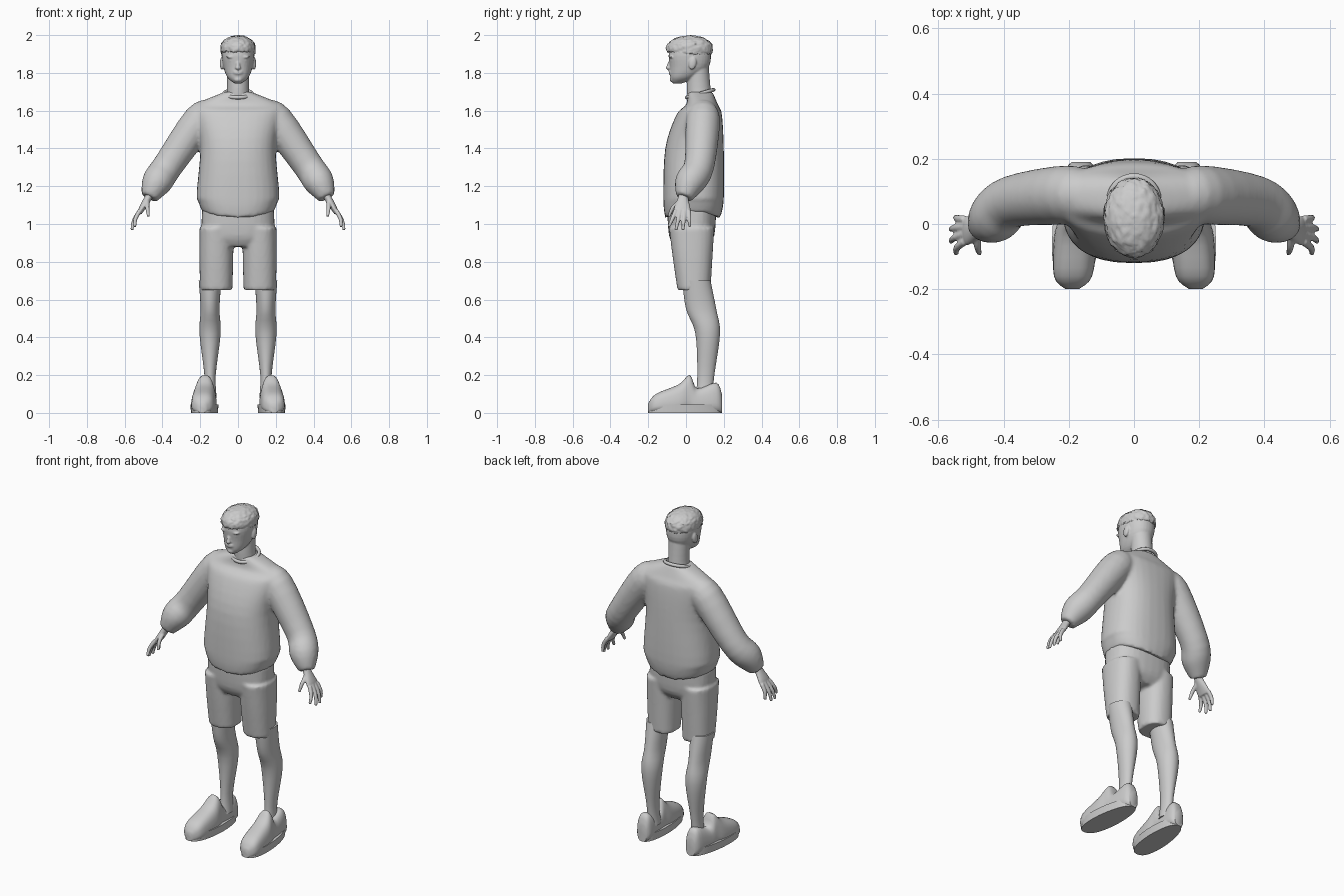
import bpy, bmesh, math
from mathutils import Vector, Matrix, noise

cube = bpy.data.objects.get("Cube")
if cube:
    bpy.data.objects.remove(cube)

COLOUR = (0.6, 0.6, 0.6, 1)
grey = bpy.data.materials.new("light grey")
grey.use_nodes = True
grey.diffuse_color = COLOUR
grey.node_tree.nodes["Principled BSDF"].inputs["Base Color"].default_value = COLOUR

RIGHT, BACK, UP = Vector((1, 0, 0)), Vector((0, 1, 0)), Vector((0, 0, 1))


def spline(keys, steps=4):
    """Run a smooth curve through rows of numbers."""
    dense, last = [], len(keys) - 1
    for i in range(last):
        before, start, end, after = (keys[min(max(i + k, 0), last)] for k in range(-1, 3))
        for step in range(steps):
            t = step / steps
            dense.append([b + t * ((c - a) + t * (2 * a - 5 * b + 4 * c - d
                                                  + t * (3 * b - a - 3 * c + d))) / 2
                          for a, b, c, d in zip(before, start, end, after)])
    return dense + [keys[-1]]


def signed_power(value, power):
    return math.copysign(abs(value) ** power, value)


def bridge(bm, first, second):
    count = len(first)
    for k in range(count):
        n = (k + 1) % count
        bm.faces.new((first[k], first[n], second[n], second[k]))


def loft(bm, keys, roundness=2.0, axes=None, sides=32):
    """Skin rings (x, y, z, half width, half depth) along a smooth path."""
    rows = spline(keys)
    centres = [Vector(row[:3]) for row in rows]
    rings = []
    for i, row in enumerate(rows):
        ahead = centres[min(i + 1, len(rows) - 1)] - centres[max(i - 1, 0)]
        across = axes[0] if axes else BACK.cross(ahead).normalized()
        deep = axes[1] if axes else ahead.cross(across).normalized()
        ring = []
        for k in range(sides):
            angle = math.tau * k / sides
            ring.append(bm.verts.new(
                centres[i]
                + across * row[3] * signed_power(math.cos(angle), 2 / roundness)
                + deep * row[4] * signed_power(math.sin(angle), 2 / roundness)))
        rings.append(ring)
    for first, second in zip(rings, rings[1:]):
        bridge(bm, first, second)
    bm.faces.new(rings[0])
    bm.faces.new(rings[-1])
    return [vert for ring in rings for vert in ring]


def upright(bm, keys, x=0.0, roundness=2.0):
    """Loft level rings from rows of (height, front, back, half width)."""
    rows = [(x, (front + back) / 2, z, half, (back - front) / 2)
            for z, front, back, half in keys]
    return loft(bm, rows, roundness, (RIGHT, BACK))


def blob(bm, centre, size, tilt=0.0):
    place = Matrix.Translation(centre) @ Matrix.Rotation(tilt, 4, 'X')
    bmesh.ops.create_icosphere(bm, subdivisions=3, radius=1,
                               matrix=place @ Matrix.Diagonal((*size, 1)))


def finish(name, bm, mirror=False, voxel=0.0, soften=2, sharp_angle=50):
    bmesh.ops.recalc_face_normals(bm, faces=bm.faces)
    mesh = bpy.data.meshes.new(name)
    bm.to_mesh(mesh)
    bm.free()
    mesh.materials.append(grey)
    part = bpy.data.objects.new(name, mesh)
    bpy.context.collection.objects.link(part)
    bpy.ops.object.select_all(action='DESELECT')
    part.select_set(True)
    bpy.context.view_layer.objects.active = part
    bpy.ops.object.shade_smooth_by_angle(angle=math.radians(sharp_angle))
    if mirror:
        part.modifiers.new("Mirror", 'MIRROR').use_mirror_merge = False
    if voxel:
        fuse = part.modifiers.new("Fuse", 'REMESH')
        fuse.mode, fuse.voxel_size, fuse.use_smooth_shade = 'VOXEL', voxel, True
        relax = part.modifiers.new("Relax", 'SMOOTH')
        relax.factor, relax.iterations = 0.5, soften


# Sweater: torso with a hem that rises at the sides, fused with both sleeves
bm = bmesh.new()
torso = upright(bm, [(1.03, -.11, .18, .19), (1.13, -.12, .2, .22), (1.4, -.11, .2, .2),
                     (1.58, -.05, .19, .23), (1.63, 0, .17, .23), (1.7, .01, .14, .07)],
                roundness=2.4)
for vert in torso:
    if vert.co.z < 1.1:
        vert.co.z += vert.co.x ** 2
for side in (1, -1):
    sleeve = [(.13, .09, 1.6, .06), (.2, .09, 1.55, .09), (.37, .07, 1.31, .08),
              (.43, .02, 1.22, .08), (.47, -.01, 1.14, .045)]
    loft(bm, [(side * x, y, z, radius, radius) for x, y, z, radius in sleeve])
finish("sweater", bm, voxel=0.011, soften=4)

# Ribbed collar, sloping down to the front
bm = bmesh.new()
slope = Matrix.Translation((0, .075, 1.69)) @ Matrix.Rotation(.28, 4, 'X')
rings = []
for k in range(32):
    turn = Matrix.Rotation(math.tau * k / 32, 4, 'Z')
    rings.append([])
    for j in range(8):
        rib = Matrix.Rotation(math.tau * j / 8, 4, 'Y') @ Vector((.01, 0, 0))
        rings[-1].append(bm.verts.new(slope @ turn @ (rib + RIGHT * .074)))
for k, ring in enumerate(rings):
    bridge(bm, ring, rings[k - 1])
finish("collar", bm)

# Shorts: hips fused with two wide legs
bm = bmesh.new()
upright(bm, [(.88, -.06, .11, .14), (.94, -.09, .15, .19), (1.08, -.1, .16, .19)],
        roundness=2.5)
for side in (1, -1):
    upright(bm, [(.65, -.045, .13, .085), (.82, -.07, .14, .09), (.98, -.09, .15, .09)],
            x=side * .115, roundness=2.3)
finish("shorts", bm, voxel=0.01, soften=3)

# Legs: ankle, calf, knee and thigh
bm = bmesh.new()
upright(bm, [(.08, .05, .14, .035), (.2, .06, .15, .03), (.42, .05, .18, .056),
             (.55, 0, .16, .05), (.7, -.02, .13, .06)], x=.148)
finish("legs", bm, mirror=True)

# Shoe uppers: toe, tongue, ankle opening and heel tab, narrower towards the top
SHOE_X, SPLAY = .176, .07
bm = bmesh.new()
profile = [(-.2, .02, .05), (-.16, .06, .1), (-.04, .07, .15), (.02, .06, .2),
           (.06, .056, .13), (.16, .05, .16), (.19, .03, .1)]
upper = loft(bm, [(SHOE_X, y, top / 2, half, top / 2) for y, half, top in profile],
             2.8, (RIGHT, UP))
for vert in upper:
    vert.co.x += (SHOE_X - vert.co.x) * max(0, vert.co.z - .03) * 2 - SPLAY * vert.co.y
finish("shoe_uppers", bm, mirror=True)

# Shoe soles, narrower at the heel
bm = bmesh.new()
sole = upright(bm, [(0, -.2, .19, .07), (.045, -.2, .19, .073)], x=SHOE_X, roundness=2.5)
for vert in sole:
    vert.co.x += (SHOE_X - vert.co.x) * max(0, vert.co.y) - SPLAY * vert.co.y
finish("shoe_soles", bm, mirror=True, sharp_angle=35)

# Hands: palm, a fan of four fingers and a thumb
bm = bmesh.new()
loft(bm, [(.455, -.01, 1.19, .02, .027), (.475, -.015, 1.14, .02, .027),
          (.51, -.02, 1.08, .016, .045), (.52, -.02, 1.055, .01, .04)])
digits = [((.48, -.03, 1.12), (.48, -.07, 1.085), (.474, -.09, 1.04))]
for i in range(4):
    spread, arch = i - 1.5, (i - 1.5) ** 2
    base = Vector((.52, spread * .023 - .02, 1.07))
    tip = Vector((.564 - arch * .008, spread * .037 - .035, .965 + arch * .009))
    digits.append((base, base.lerp(tip, .5) + RIGHT * .01, tip))
for digit in digits:
    loft(bm, [(*joint, radius, radius) for joint, radius in zip(digit, (.012, .011, .008))],
         sides=12)
finish("hands", bm, mirror=True, voxel=0.005)

# Head and neck with nose, lips, chin, brows, eyes and ears
bm = bmesh.new()
upright(bm, [(1.64, .01, .14, .065), (1.72, .005, .13, .058), (1.84, .01, .12, .06)])
upright(bm, [(1.745, -.07, -.02, .02), (1.775, -.083, .05, .055), (1.83, -.086, .12, .077),
             (1.91, -.09, .13, .086), (1.98, -.05, .1, .06)], roundness=2.2)
blob(bm, (0, -.089, 1.84), (.011, .012, .028), -.3)
blob(bm, (0, -.094, 1.827), (.015, .012, .01))
for lip_height in (1.797, 1.806):
    blob(bm, (0, -.083, lip_height), (.024, .009, .006))
blob(bm, (0, -.073, 1.765), (.022, .013, .014))
for side in (1, -1):
    blob(bm, (side * .036, -.077, 1.884), (.026, .013, .007))
    blob(bm, (side * .034, -.071, 1.865), (.014, .011, .008))
    blob(bm, (side * .086, .035, 1.85), (.01, .02, .034), -.2)
finish("head", bm, voxel=0.005)

# Hair: lumpy cropped cap with an uneven lower edge and a raised fringe
bm = bmesh.new()
bmesh.ops.create_icosphere(bm, subdivisions=5, radius=1)
for vert in bm.verts:
    way = vert.co.normalized()
    full = 1 + noise.noise(way * 4.5) * .05 + noise.noise(way * 11) * .035
    edge = 1.9 + noise.noise(way * 9) * .012 + (.012 if way.y < -.3 else 0)
    height = 1.925 + signed_power(way.z, .85) * .073 * full
    vert.co = Vector((way.x * .093 * full, .02 + way.y * .122 * full, max(edge, height)))
finish("hair", bm)
